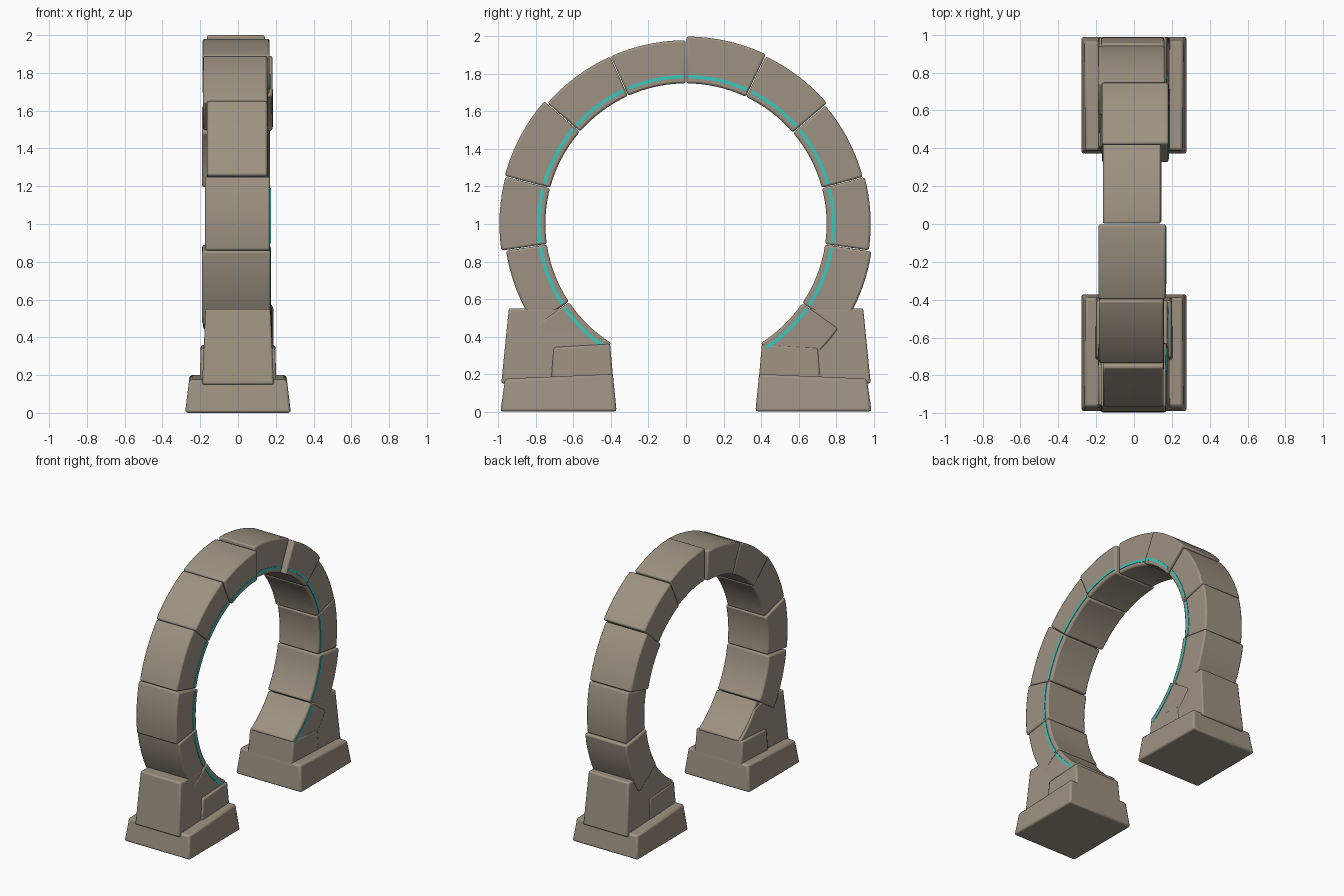
import bpy, bmesh
from math import radians, cos, sin

if "Cube" in bpy.data.objects:
    bpy.data.objects.remove(bpy.data.objects["Cube"])


def material(name, rgb):
    m = bpy.data.materials.new(name)
    m.diffuse_color = (*rgb, 1)
    m.use_nodes = True
    m.node_tree.nodes["Principled BSDF"].inputs["Base Color"].default_value = m.diffuse_color
    return m


STONE = material("warm_grey_stone", (0.34, 0.29, 0.225))
GLOW = material("cyan_inlay", (0.04, 0.58, 0.53))
CENTRE_Z = 1.0
INNER_R = 0.75


def finish(bm, name, mat, bevel):
    bmesh.ops.recalc_face_normals(bm, faces=bm.faces)
    me = bpy.data.meshes.new(name)
    bm.to_mesh(me)
    bm.free()
    me.materials.append(mat)
    ob = bpy.data.objects.new(name, me)
    bpy.context.collection.objects.link(ob)
    if bevel:
        mod = ob.modifiers.new("worn_edges", 'BEVEL')
        mod.width = bevel
        mod.segments = 2
        mod.limit_method = 'ANGLE'
        mod.angle_limit = radians(35)
    bpy.context.view_layer.objects.active = ob
    ob.select_set(True)
    bpy.ops.object.shade_smooth_by_angle(angle=radians(30))
    ob.select_set(False)
    return ob


def arc_block(name, a0, a1, r0, r1, x0, x1, mat, bevel=0.0, steps=8):
    """Curved box swept about the x axis, angles in degrees from +y."""
    bm = bmesh.new()
    rings = []
    for i in range(steps + 1):
        a = radians(a0 + (a1 - a0) * i / steps)
        rings.append([bm.verts.new((x, r * cos(a), CENTRE_Z + r * sin(a)))
                      for x, r in ((x0, r0), (x1, r0), (x1, r1), (x0, r1))])
    for p, q in zip(rings, rings[1:]):
        for k in range(4):
            bm.faces.new((p[k], p[(k + 1) % 4], q[(k + 1) % 4], q[k]))
    bm.faces.new(rings[0])
    bm.faces.new(rings[-1])
    return finish(bm, name, mat, bevel)


def prism(name, profile, half_x, bevel=0.012):
    """Side profile in (y, z) extruded in x; half_x(z) gives the taper."""
    bm = bmesh.new()
    sides = [[bm.verts.new((s * half_x(z), y, z)) for y, z in profile] for s in (-1, 1)]
    n = len(profile)
    for side in sides:
        bm.faces.new(side)
    for i in range(n):
        j = (i + 1) % n
        bm.faces.new((sides[0][i], sides[0][j], sides[1][j], sides[1][i]))
    return finish(bm, name, STONE, bevel)


# Ring stones: start angle, end angle, outer radius, x min, x max
stones = [
    (-58, -34.3, 0.985, -0.175, 0.184),
    (-34.3, -8.3, 1.0, -0.185, 0.172),
    (-8.3, 14.8, 0.985, -0.175, 0.16),
    (14.8, 40.5, 0.975, -0.19, 0.165),
    (40.5, 64.7, 0.99, -0.17, 0.182),
    (64.7, 90, 1.0, -0.165, 0.142),
    (90, 114.3, 0.98, -0.188, 0.168),
    (114.3, 139, 0.98, -0.185, 0.155),
    (139, 165.2, 1.0, -0.165, 0.155),
    (165.2, 188.3, 0.995, -0.175, 0.17),
    (188.3, 213.7, 0.97, -0.19, 0.172),
    (213.7, 238, 0.965, -0.165, 0.177),
]
for i, (a0, a1, r, x0, x1) in enumerate(stones):
    arc_block(f"ring_stone_{i + 1}", a0 + 0.12, a1 - 0.12, INNER_R, r, x0, x1, STONE, 0.011)
    # thin inlay strip on the right-hand face
    arc_block(f"inlay_strip_{i + 1}", a0 + 0.9, a1 - 0.9, 0.777, 0.795,
              x1 - 0.004, x1 + 0.004, GLOW)

# Two feet, mirrored in y
for s, tag in ((-1, "front"), (1, "back")):
    def flip(pts):
        return [(s * y, z) for y, z in pts]

    prism(f"{tag}_plinth",
          flip([(0.99, 0), (0.965, 0.175), (0.39, 0.2), (0.37, 0)]),
          lambda z: 0.28 - 0.12 * z, 0.014)

    # buttress hollowed to follow the inside of the ring
    arc = [(0.757 * cos(radians(a)), CENTRE_Z - 0.757 * sin(radians(a)))
           for a in (38, 42, 46, 50, 54, 57.5)]
    prism(f"{tag}_buttress",
          flip([(0.985, 0.15), (0.945, 0.55), (0.66, 0.55)] + arc + [(0.395, 0.17)]),
          lambda z: 0.19 - 0.045 * (z - 0.15), 0.01)

    # low block wrapping the inner toe of the foot
    width = 0.203 if s < 0 else 0.192
    prism(f"{tag}_toe_block",
          flip([(0.72, 0.16), (0.705, 0.343), (0.405, 0.36), (0.387, 0.16)]),
          lambda z: width - 0.03 * (z - 0.16), 0.012)
